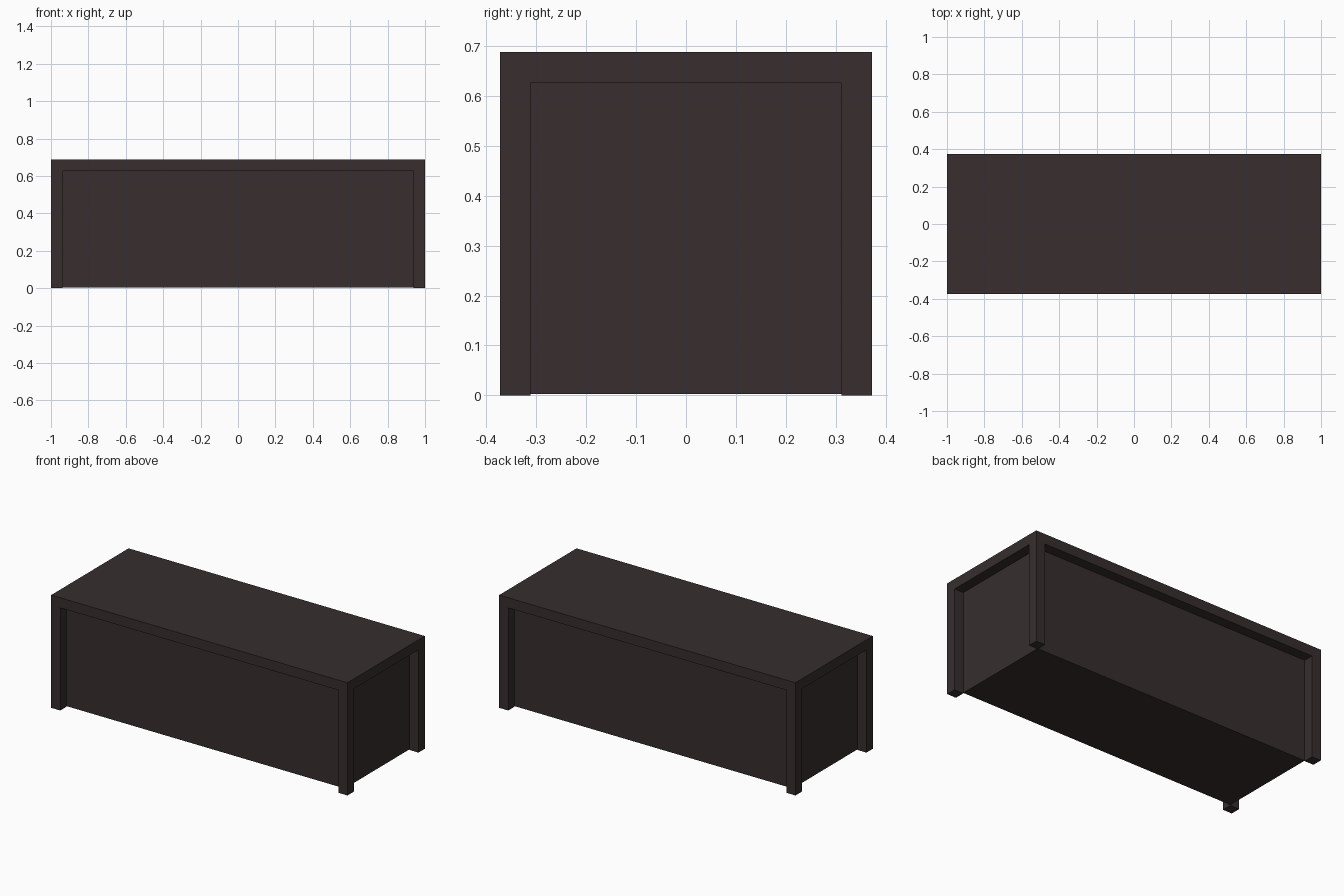
import bpy

if "Cube" in bpy.data.objects:
    bpy.data.objects.remove(bpy.data.objects["Cube"])

HX, HY, H = 1.0, 0.373, 0.688   # outer half sizes and height
T = 0.0615                      # leg, rail and top thickness

mat = bpy.data.materials.new("dark brown wood")
mat.diffuse_color = (0.038, 0.0265, 0.0275, 1)
mat.use_nodes = True
mat.node_tree.nodes["Principled BSDF"].inputs["Base Color"].default_value = mat.diffuse_color


def box(name, x0, x1, y0, y1, z0, z1):
    bpy.ops.mesh.primitive_cube_add(
        size=1, location=((x0 + x1) / 2, (y0 + y1) / 2, (z0 + z1) / 2))
    ob = bpy.context.object
    ob.name = name
    ob.scale = (x1 - x0, y1 - y0, z1 - z0)
    bpy.ops.object.transform_apply(location=False, rotation=False, scale=True)
    ob.data.materials.append(mat)
    return ob


# Top slab, overhanging the recessed sides
box("top_slab", -HX, HX, -HY, HY, H - T, H)

# Recessed cabinet body, a hair above the floor
box("recessed_body", -HX + T, HX - T, -HY + T, HY - T, 0.003, H - T)

# Square corner legs
for sx, nx in ((-1, "left"), (1, "right")):
    for sy, ny in ((-1, "front"), (1, "back")):
        xs = sorted((sx * HX, sx * (HX - T)))
        ys = sorted((sy * HY, sy * (HY - T)))
        box(f"{ny}_{nx}_leg", *xs, *ys, 0, H - T)
